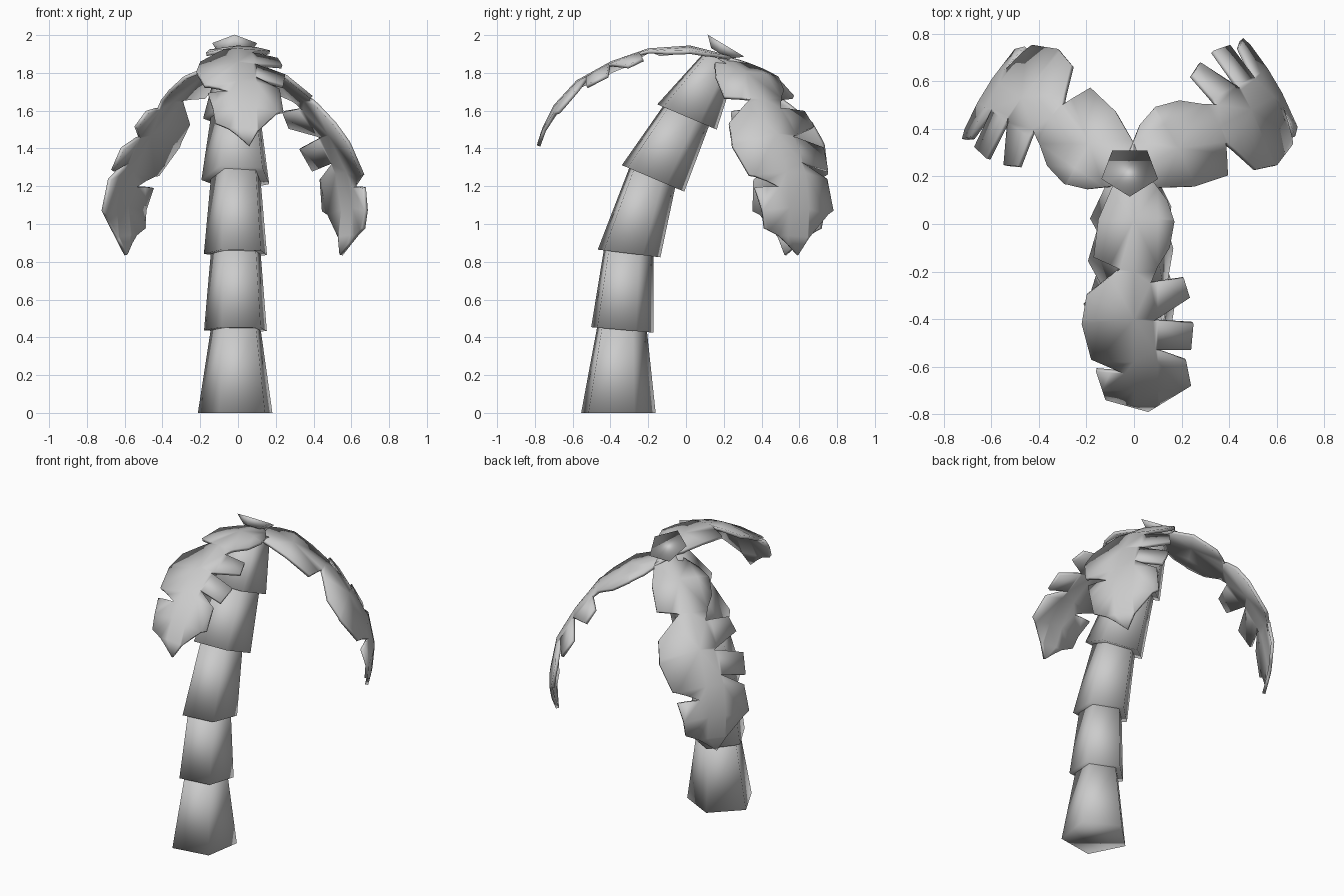
import bpy, bmesh
from math import sin, cos, radians, pi
from mathutils import Matrix, Vector

cube = bpy.data.objects.get("Cube")
if cube:
    bpy.data.objects.remove(cube, do_unlink=True)

grey = bpy.data.materials.new("plain_grey")
grey.use_nodes = True
grey.diffuse_color = (0.6, 0.6, 0.6, 1)
grey.node_tree.nodes["Principled BSDF"].inputs["Base Color"].default_value = (0.6, 0.6, 0.6, 1)


def finish(name, bm, angle):
    bmesh.ops.recalc_face_normals(bm, faces=bm.faces)
    mesh = bpy.data.meshes.new(name)
    bm.to_mesh(mesh)
    bm.free()
    mesh.materials.append(grey)
    obj = bpy.data.objects.new(name, mesh)
    bpy.context.collection.objects.link(obj)
    bpy.ops.object.select_all(action="DESELECT")
    obj.select_set(True)
    bpy.context.view_layer.objects.active = obj
    bpy.ops.object.shade_smooth_by_angle(angle=radians(angle))
    return obj


def ring(bm, centre, radius, tilt, turn):
    """Five-sided ring, tipped about the x axis."""
    rot = Matrix.Rotation(radians(tilt), 3, "X")
    verts = []
    for i in range(5):
        a = radians(turn) + 2 * pi * i / 5
        verts.append(bm.verts.new(Vector(centre) + rot @ Vector((radius * cos(a), radius * sin(a), 0))))
    return verts


def tapered(name, low, high, turn):
    """Closed five-sided block between two rings (centre, radius, tilt)."""
    bm = bmesh.new()
    a, b = ring(bm, *low, turn), ring(bm, *high, turn)
    for i in range(5):
        j = (i + 1) % 5
        bm.faces.new((a[i], a[j], b[j], b[i]))
    bm.faces.new(a[::-1])
    bm.faces.new(b)
    return finish(name, bm, 170)


# Trunk: stacked flared segments that lean backwards (y, z, radius, tilt)
stack = [(-0.368, 0, 0.21, 0), (-0.345, 0.44, 0.177, -5), (-0.31, 0.845, 0.178, -7),
         (-0.183, 1.245, 0.191, -23), (-0.003, 1.57, 0.182, -23), (0.18, 1.86, 0.10, -31)]
for i in range(5):
    y, z, r, t = stack[i]
    y2, z2, r2, t2 = stack[i + 1]
    top_r = 0.14 if i < 4 else r2
    tapered(f"trunk_segment_{i + 1}", ((-0.005, y, z), r, t), ((-0.005, y2, z2 + 0.01), top_r, t2), 27)

# Crown bud: small flared cup on top
tapered("crown_bud", ((-0.018, 0.185, 1.90), 0.06, -31), ((-0.018, 0.222, 1.938), 0.125, -31), -90)

# Leaf outline: (distance along, sideways), lobed side out, plainer side back
outline = [(-0.04, 0.03), (0.02, 0.08), (0.1, 0.14), (0.19, 0.17), (0.3, 0.15), (0.38, 0.1),
           (0.45, 0.07), (0.43, 0.21), (0.51, 0.235), (0.61, 0.08), (0.62, 0.25), (0.73, 0.24),
           (0.73, 0.09), (0.78, 0.22), (0.88, 0.24), (0.99, 0.06), (0.94, -0.12), (0.82, -0.16),
           (0.83, -0.04), (0.77, -0.18), (0.62, -0.22), (0.5, -0.2), (0.39, -0.06),
           (0.34, -0.17), (0.18, -0.15), (0.04, -0.09), (-0.04, -0.03)]
# Arch of the leaf rib: (distance along, height)
arch = [(-0.1, -0.04), (0, -0.01), (0.18, 0.035), (0.4, 0.02), (0.6, -0.05), (0.78, -0.15),
        (0.9, -0.28), (0.96, -0.4), (1, -0.52)]


def arch_height(d):
    for (d0, h0), (d1, h1) in zip(arch, arch[1:]):
        if d <= d1:
            return h0 + (h1 - h0) * (d - d0) / (d1 - d0)
    return arch[-1][1]


def leaf(name, heading, pitch, length, width, base):
    bm = bmesh.new()
    bm.faces.new([bm.verts.new((d, t, 0)) for d, t in outline])
    # Cut along the rib and across at each bend
    cuts = [((0, s, 0), (0, 1, 0)) for s in (-0.1, 0, 0.1)]
    cuts += [((d, 0, 0), (1, 0, 0)) for d, _ in arch[1:-1]]
    for co, no in cuts:
        bmesh.ops.bisect_plane(bm, geom=bm.verts[:] + bm.edges[:] + bm.faces[:],
                               dist=0.0005, plane_co=co, plane_no=no)
    bmesh.ops.triangulate(bm, faces=bm.faces)
    for v in bm.verts:
        v.co.z = arch_height(v.co.x) - 0.9 * v.co.y ** 2
    place = (Matrix.Translation(base) @ Matrix.Rotation(radians(heading), 4, "Z")
             @ Matrix.Rotation(radians(pitch), 4, "Y")
             @ Matrix.Diagonal((length, width, length, 1)))
    bm.transform(place)
    obj = finish(name, bm, 60)
    solid = obj.modifiers.new("thickness", "SOLIDIFY")
    solid.thickness = 0.02
    solid.offset = -1
    return obj


leaf("front_leaf", -90, 0, 1.0, 1.0, (0, 0.2, 1.91))
leaf("back_left_leaf", 28, 32, 1.11, 1.17, (0.02, 0.23, 1.88))
leaf("back_right_leaf", 146, 32, 1.11, 1.17, (-0.03, 0.23, 1.88))
